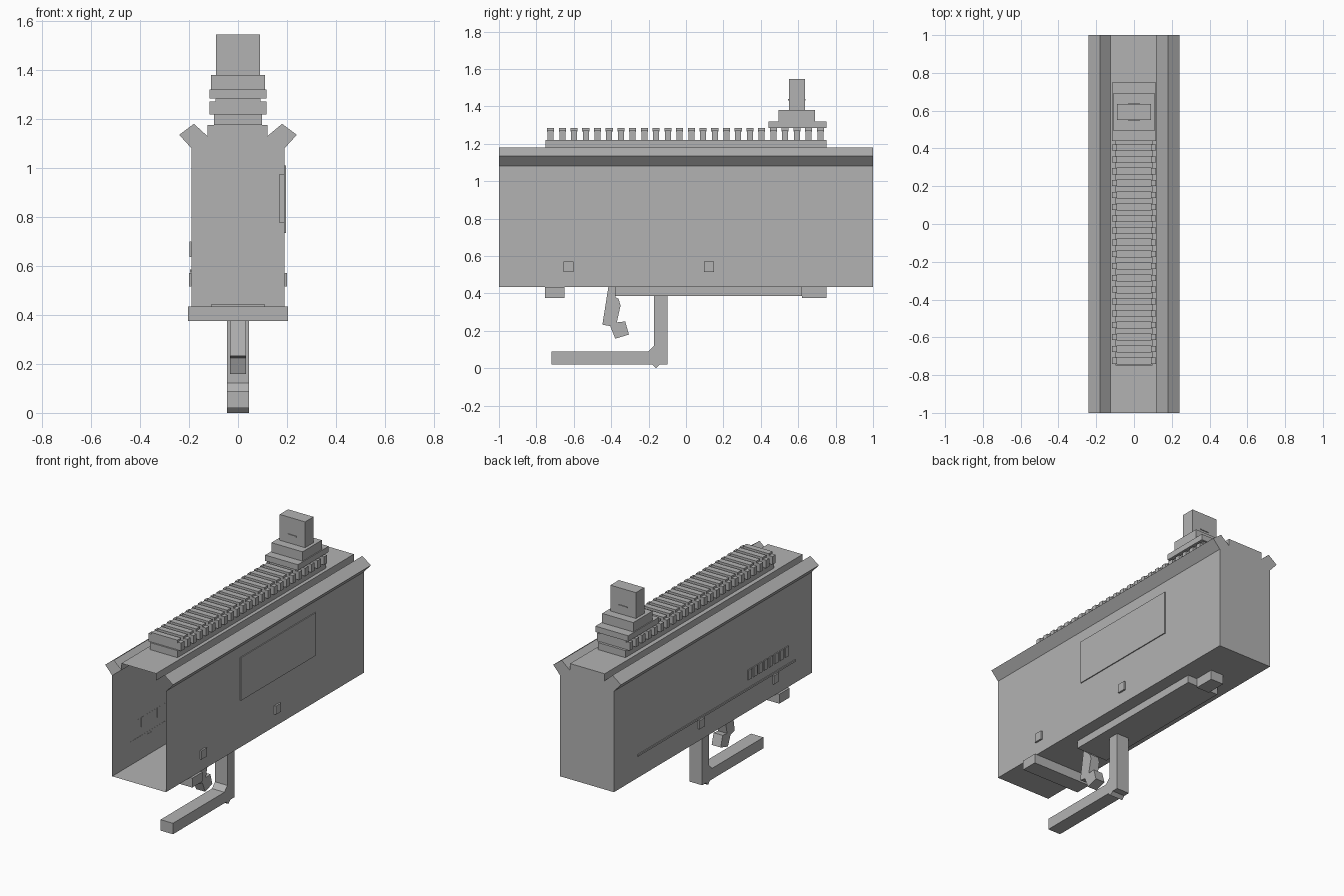
import bpy, bmesh

if "Cube" in bpy.data.objects:
    bpy.data.objects.remove(bpy.data.objects["Cube"])

grey = bpy.data.materials.new("plain grey")
grey.diffuse_color = (0.45, 0.45, 0.45, 1)
grey.use_nodes = True
grey.node_tree.nodes["Principled BSDF"].inputs["Base Color"].default_value = grey.diffuse_color


def finish(name, bm):
    bmesh.ops.recalc_face_normals(bm, faces=bm.faces)
    me = bpy.data.meshes.new(name)
    bm.to_mesh(me)
    bm.free()
    me.materials.append(grey)
    ob = bpy.data.objects.new(name, me)
    bpy.context.collection.objects.link(ob)
    return ob


def boxes(name, items):
    """Each item is ((x0, x1), (y0, y1), (z0, z1))."""
    bm = bmesh.new()
    for lim in items:
        vs = bmesh.ops.create_cube(bm, size=1)["verts"]
        for v in vs:
            v.co = [(a + b) / 2 + c * (b - a) for (a, b), c in zip(lim, v.co)]
    return finish(name, bm)


def side_profile(name, pts, half):
    """Extrude a (y, z) outline across x."""
    bm = bmesh.new()
    f = bm.faces.new([bm.verts.new((-half, y, z)) for y, z in pts])
    g = bmesh.ops.extrude_face_region(bm, geom=[f], use_keep_orig=True)["geom"]
    for v in g:
        if isinstance(v, bmesh.types.BMVert):
            v.co.x = half
    return finish(name, bm)


# Hollow housing: thin shell, open at the front, closed at the back
outline = [(-.19, .435), (-.19, 1.08), (-.24, 1.135), (-.18, 1.18), (-.125, 1.13),
           (-.125, 1.175), (.12, 1.175), (.12, 1.13), (.18, 1.18), (.24, 1.135),
           (.19, 1.08), (.19, .435)]
bm = bmesh.new()
front = [bm.verts.new((x, -1, z)) for x, z in outline]
back = [bm.verts.new((x, 1, z)) for x, z in outline]
n = len(outline)
for i in range(n):
    j = (i + 1) % n
    bm.faces.new((front[i], front[j], back[j], back[i]))
bm.faces.new(back)
finish("housing", bm)

# Toothed rail on top
boxes("rail_base", [((-.097, .097), (-.75, .75), (1.175, 1.22))])
teeth = []
for i in range(24):
    y = -.724 + i * .0627
    teeth.append(((-.116, .116), (y - .016, y + .016), (1.218, 1.27)))
    teeth.append(((-.092, .092), (y - .019, y + .019), (1.265, 1.283)))
boxes("rail_teeth", teeth)

# Stepped block at the back of the rail
boxes("rear_block", [((-.116, .116), (.44, .75), (1.283, 1.32)),
                     ((-.11, .11), (.495, .69), (1.32, 1.38)),
                     ((-.09, .09), (.55, .635), (1.38, 1.545))])
boxes("block_marks", [((-.03, .03), (.545, .64), (1.432, 1.438))])

# Underside plates
boxes("front_cross_plate", [((-.205, .205), (-.755, -.65), (.375, .435))])
boxes("bottom_strip", [((-.11, .11), (-.38, .62), (.387, .443))])
boxes("rear_foot", [((-.045, .045), (.62, .75), (.375, .435))])

# Bent lower arm and the small hooked lever
side_profile("lower_arm", [(-.17, .39), (-.17, .122), (-.2, .09), (-.72, .09), (-.72, .02),
                           (-.18, .02), (-.16, 0), (-.14, .02), (-.1, .02), (-.1, .39)], .044)
side_profile("hooked_lever", [(-.415, .435), (-.378, .435), (-.376, .38), (-.36, .37),
                              (-.35, .335), (-.36, .29), (-.37, .245), (-.325, .25),
                              (-.305, .18), (-.378, .158), (-.405, .225), (-.447, .233)], .032)

# Square pins on both sides
boxes("side_pins", [((s * .195 - .006, s * .195 + .006), (y - .027, y + .027), (.515, .57))
                    for s in (-1, 1) for y in (-.628, .122)])

# Right panel, with its thin backing inside the wall
boxes("right_panel", [((.188, .196), (-.25, .51), (.735, 1.01))])
boxes("panel_backing", [((.17, .189), (-.2, .46), (.775, .975))])

# Left rib and row of upright slots
boxes("left_rib", [((-.195, -.189), (-.83, .76), (.573, .585))])
boxes("left_slots", [((-.197, -.189), (y - .017, y + .017), (.637, .70))
                     for y in [-.743 + i * .0535 for i in range(8)]])
